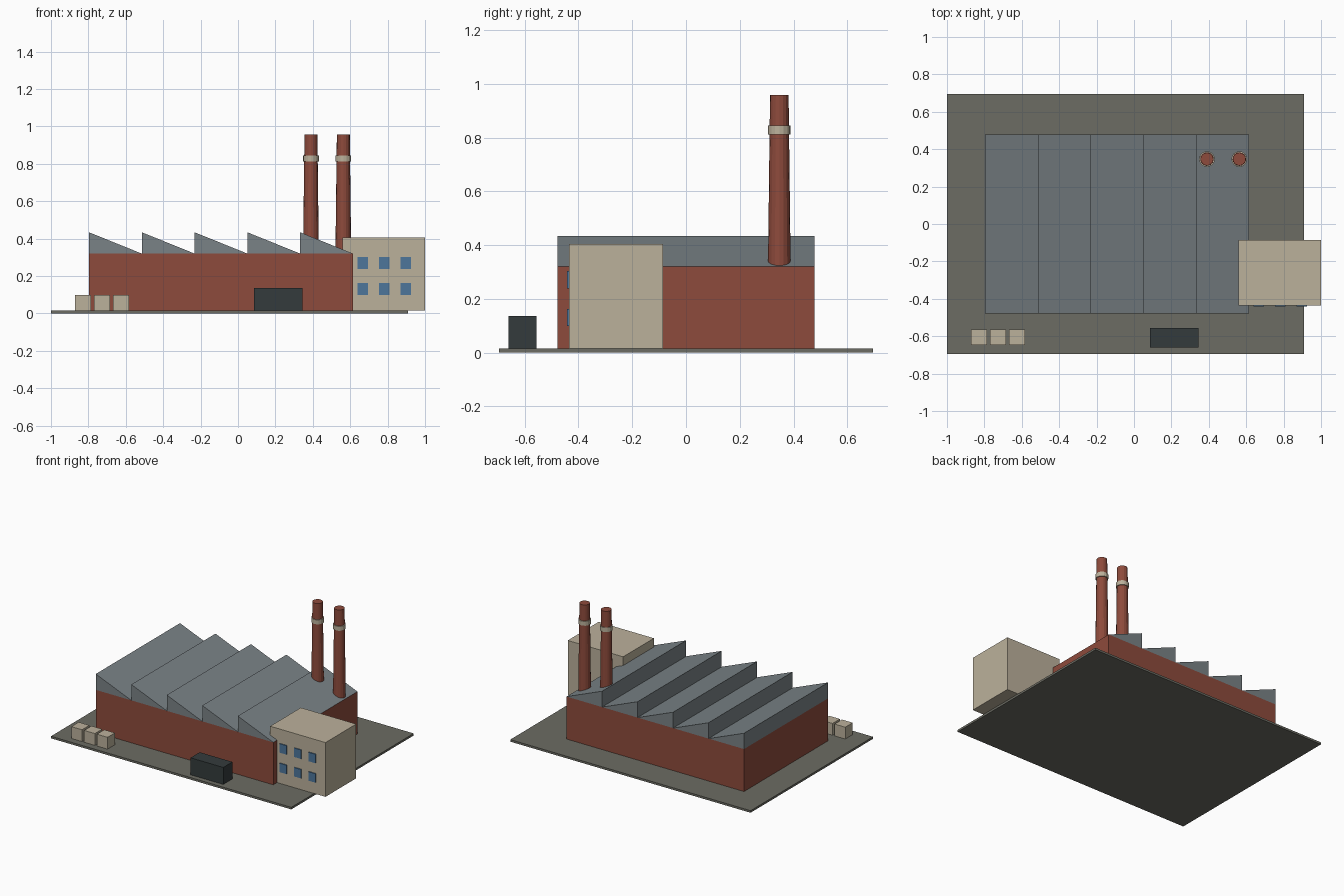
import bpy, bmesh, math

if "Cube" in bpy.data.objects:
    bpy.data.objects.remove(bpy.data.objects["Cube"])


def material(name, rgb):
    m = bpy.data.materials.new(name)
    m.diffuse_color = (*rgb, 1.0)
    m.use_nodes = True
    m.node_tree.nodes["Principled BSDF"].inputs["Base Color"].default_value = m.diffuse_color
    return m


brick = material("brick red", (0.27, 0.070, 0.045))
slate = material("slate grey", (0.195, 0.225, 0.24))
concrete = material("concrete grey", (0.15, 0.15, 0.125))
cream = material("cream", (0.50, 0.44, 0.33))
glass = material("window blue", (0.075, 0.18, 0.33))
dark = material("dark steel", (0.034, 0.044, 0.045))


def finish(name, bm, mat):
    bmesh.ops.recalc_face_normals(bm, faces=bm.faces)
    me = bpy.data.meshes.new(name)
    bm.to_mesh(me)
    bm.free()
    me.materials.append(mat)
    ob = bpy.data.objects.new(name, me)
    bpy.context.collection.objects.link(ob)
    return ob


def extrude_y(name, profile, y0, y1, mat):
    """Extrude an (x, z) profile from y0 to y1."""
    bm = bmesh.new()
    face = bm.faces.new([bm.verts.new((x, y0, z)) for x, z in profile])
    res = bmesh.ops.extrude_face_region(bm, geom=[face])
    verts = [v for v in res["geom"] if isinstance(v, bmesh.types.BMVert)]
    bmesh.ops.translate(bm, verts=verts, vec=(0, y1 - y0, 0))
    return finish(name, bm, mat)


def box(name, x0, x1, y0, y1, z0, z1, mat):
    return extrude_y(name, [(x0, z0), (x1, z0), (x1, z1), (x0, z1)], y0, y1, mat)


def tube(name, x, y, z0, z1, r0, r1, mat, sides=16):
    bm = bmesh.new()
    bmesh.ops.create_cone(bm, cap_ends=True, segments=sides,
                          radius1=r0, radius2=r1, depth=z1 - z0)
    bmesh.ops.translate(bm, verts=bm.verts, vec=(x, y, (z0 + z1) / 2))
    return finish(name, bm, mat)


GROUND = 0.015
HALL_L, HALL_R, HALL_F, HALL_B = -0.796, 0.615, -0.478, 0.478
EAVES, RIDGE = 0.32, 0.434

# Yard slab and main hall
box("yard_slab", -1.0, 0.91, -0.695, 0.695, 0.0, GROUND, concrete)
box("hall_walls", HALL_L, HALL_R, HALL_F, HALL_B, GROUND, EAVES, brick)

# Sawtooth roof: five wedges, upright side on the left
teeth = 5
step = (HALL_R - HALL_L) / teeth
for i in range(teeth):
    x = HALL_L + i * step
    extrude_y(f"roof_tooth_{i + 1}", [(x, EAVES), (x + step, EAVES), (x, RIDGE)],
              HALL_F, HALL_B, slate)

# Chimneys with a collar, running down through the roof
for i, x in enumerate((0.39, 0.563)):
    tube(f"chimney_{i + 1}", x, 0.347, 0.001, 0.958, 0.046, 0.0345, brick)
    tube(f"chimney_collar_{i + 1}", x, 0.347, 0.812, 0.844, 0.042, 0.042, cream)

# Office block and its front windows
box("office_block", 0.56, 1.0, -0.435, -0.086, GROUND, 0.405, cream)
for row, z in enumerate((0.099, 0.239)):
    for col in range(3):
        x = 0.64 + col * 0.115
        box(f"office_window_{row}_{col}", x, x + 0.056, -0.442, -0.434,
            z, z + 0.064, glass)

# Container and crates in the front yard
box("container", 0.085, 0.345, -0.66, -0.556, GROUND, 0.137, dark)
for i in range(3):
    x = -0.872 + i * 0.1015
    box(f"crate_{i + 1}", x, x + 0.085, -0.647, -0.563, GROUND, 0.10, cream)
